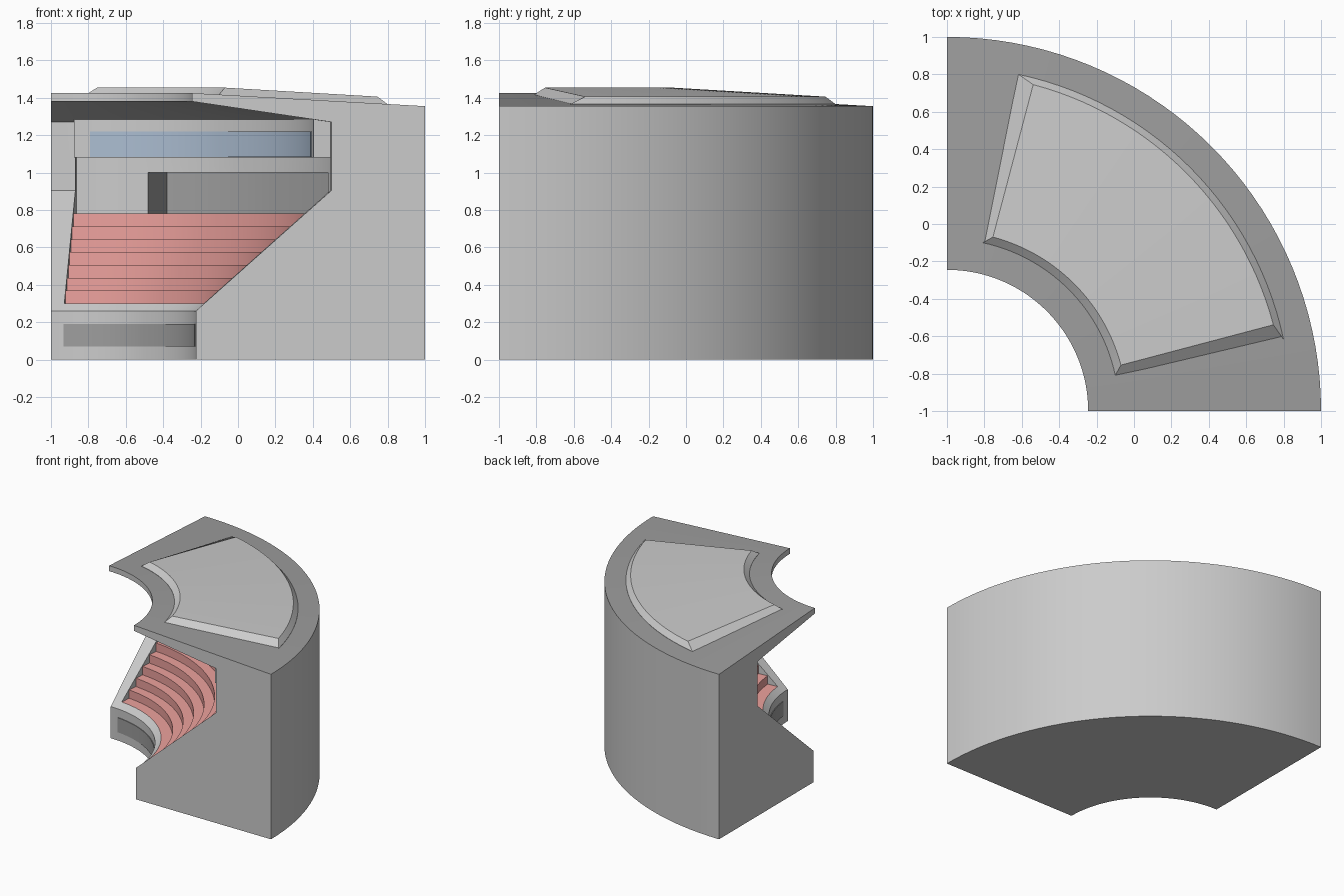
import bpy, bmesh
from math import sin, cos, radians, degrees, atan2, hypot

if "Cube" in bpy.data.objects:
    bpy.data.objects.remove(bpy.data.objects["Cube"])

AX = AY = -1.0  # the revolve axis sits at the corner of the quarter


def material(name, rgb):
    m = bpy.data.materials.new(name)
    m.diffuse_color = (*rgb, 1)
    m.use_nodes = True
    m.node_tree.nodes["Principled BSDF"].inputs["Base Color"].default_value = m.diffuse_color
    return m


GREY = material("light_grey", (0.8, 0.8, 0.8))
RED = material("seat_red", (0.85, 0.36, 0.34))
DARK = material("dark_grey", (0.34, 0.34, 0.34))
BLUE = material("glass_blue", (0.41, 0.51, 0.64))


def sector(name, profile, a0, a1, n, mat=None):
    """Closed solid: (r, z[, angle inset]) profile swept from a0 to a1 degrees."""
    bm = bmesh.new()
    rings = []
    for i in range(n + 1):
        ring = []
        for p in profile:
            inset = p[2] if len(p) > 2 else 0
            a = radians(a0 + inset + (a1 - a0 - 2 * inset) * i / n)
            ring.append(bm.verts.new((AX + p[0] * cos(a), AY + p[0] * sin(a), p[1])))
        rings.append(ring)
    k = len(profile)
    for A, B in zip(rings, rings[1:]):
        for j in range(k):
            bm.faces.new((A[j], A[(j + 1) % k], B[(j + 1) % k], B[j]))
    bm.faces.new(rings[0])
    bm.faces.new(rings[-1][::-1])
    bmesh.ops.recalc_face_normals(bm, faces=bm.faces)
    me = bpy.data.meshes.new(name)
    bm.to_mesh(me)
    bm.free()
    if mat:
        me.materials.append(mat)
    ob = bpy.data.objects.new(name, me)
    bpy.context.collection.objects.link(ob)
    return ob


def activate(ob):
    bpy.ops.object.select_all(action='DESELECT')
    ob.select_set(True)
    bpy.context.view_layer.objects.active = ob


def cut(ob, cutter):
    mod = ob.modifiers.new("cut", 'BOOLEAN')
    mod.operation, mod.solver, mod.object = 'DIFFERENCE', 'EXACT', cutter
    activate(ob)
    bpy.ops.object.modifier_apply(modifier=mod.name)
    bpy.data.objects.remove(cutter)


# Main quarter: outer wall, lower wall, sloped bowl and overhanging roof
body = sector("stand_body", [(0.775, 0), (2, 0), (2, 1.355), (0.755, 1.425),
                             (0.755, 1.38), (1.5, 1.27), (1.5, 0.905), (0.775, 0.26)],
              0, 90, 36)

# Stepped seating recess with a walkway and back wall above it
steps, r0, z0, rise, run = 7, 0.828, 0.30, 0.48 / 7, 0.078
prof = [(0.7, z0)]
for i in range(steps):
    r = r0 + run * (i + 1)
    prof += [(r, z0 + rise * i), (r, z0 + rise * (i + 1) if i < steps - 1 else 0.78)]
prof += [(1.57, 0.78), (1.57, 1.08), (1.2, 1.08), (0.7, 0.7)]
cut(body, sector("recess_cutter", prof, 5, 85, 32))

# Deep opening in the back wall
cut(body, sector("opening_cutter", [(1.45, 0.78), (1.88, 0.78), (1.88, 1.0), (1.45, 1.0)],
                 19.3, 70.7, 20))

# Colour the steps red, the opening and the roof surface dark
me = body.data
me.materials.clear()
for m in (GREY, RED, DARK):
    me.materials.append(m)
for f in me.polygons:
    c = f.center
    r, z = hypot(c.x - AX, c.y - AY), c.z
    a = degrees(atan2(c.y - AY, c.x - AX))
    f.material_index = 0
    if 5.1 < a < 84.9 and 0.295 < z < 0.775 and r < 1.5:
        f.material_index = 1
    elif 19.2 < a < 70.8 and 0.77 < z < 1.01 and 1.575 < r < 1.95:
        f.material_index = 2
    elif z > 1.34 and f.normal.z > 0.5:
        f.material_index = 2

# Raised roof panel with bevelled rim
sector("roof_panel", [(0.92, 1.405), (1.84, 1.354), (1.84, 1.366),
                      (1.805, 1.406, 2.8), (0.962, 1.454, 2.8), (0.92, 1.418)],
       12, 78, 28, GREY)

# Viewing box below the roof and its glass
sector("viewing_box", [(1.41, 1.08), (1.52, 1.08), (1.52, 1.275), (1.41, 1.29)],
       5, 85, 32, GREY)
sector("box_window", [(1.404, 1.082), (1.415, 1.082), (1.415, 1.22), (1.404, 1.22)],
       8.5, 81.5, 30, BLUE)

# Dark board along the lower wall
sector("wall_board", [(0.77, 0.07), (0.78, 0.07), (0.78, 0.19), (0.77, 0.19)],
       5, 85, 32, DARK)

for ob in list(bpy.context.collection.objects):
    activate(ob)
    bpy.ops.object.shade_smooth_by_angle(angle=radians(15))
